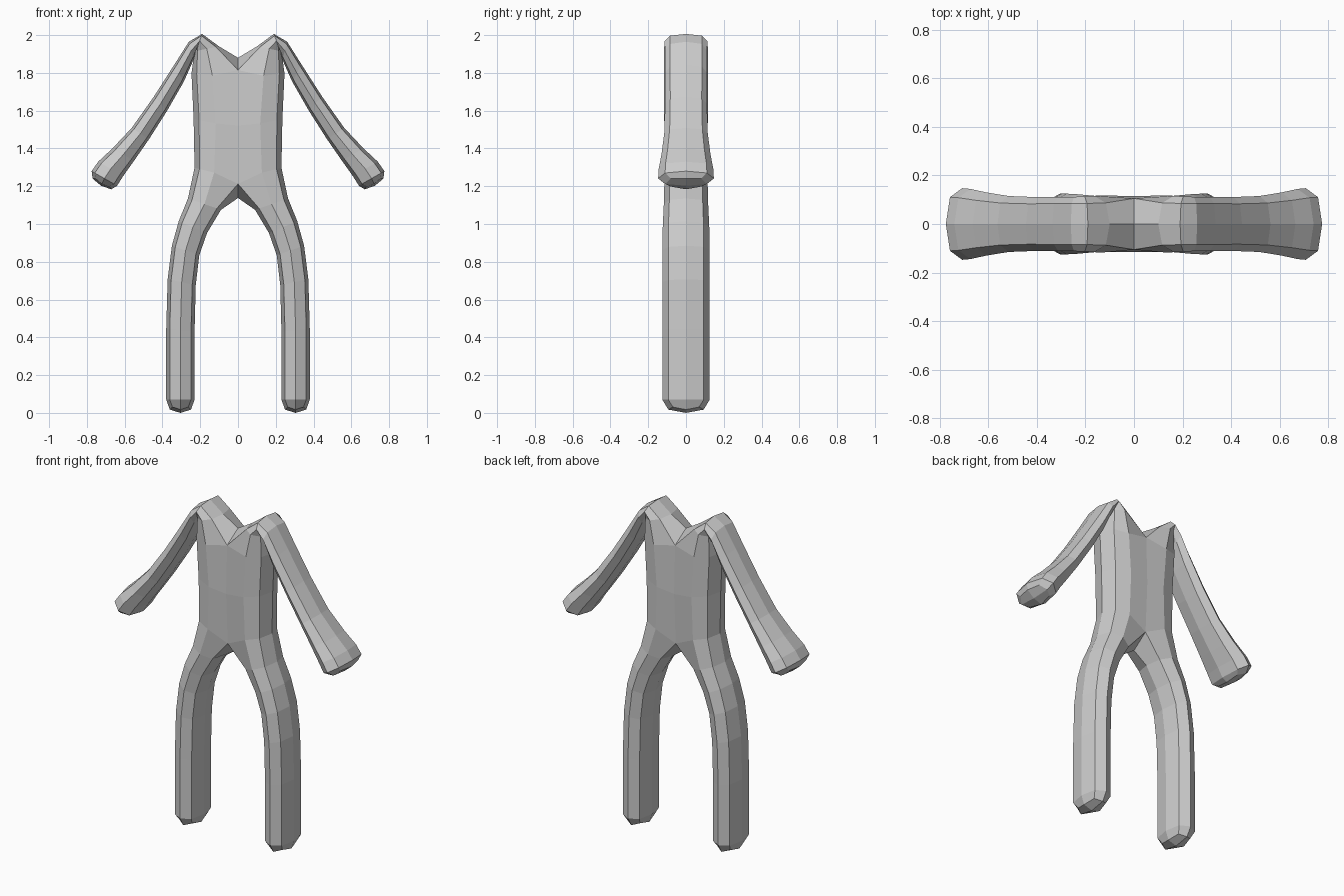
import bpy, bmesh

if "Cube" in bpy.data.objects:
    bpy.data.objects.remove(bpy.data.objects["Cube"])

# Half-body cage rings from foot to hand: outer (x, z), inner (x, z), half depth
rings = [
    ((0.38, 0.00), (0.23, 0.00), 0.125),   # sole
    ((0.38, 0.14), (0.23, 0.14), 0.125),   # ankle
    ((0.38, 0.75), (0.23, 0.72), 0.125),   # knee
    ((0.32, 1.02), (0.18, 0.95), 0.125),   # thigh
    ((0.21, 1.25), (0.00, 1.20), 0.110),   # hip and crotch
    ((0.26, 1.86), (0.00, 1.82), 0.120),   # chest and neck
    ((0.20, 1.97), (0.20, 2.06), 0.112),   # shoulder
    ((0.27, 1.77), (0.32, 1.87), 0.112),   # upper arm
    ((0.48, 1.43), (0.57, 1.48), 0.110),   # wrist
    ((0.62, 1.24), (0.76, 1.32), 0.150),   # hand
    ((0.66, 1.165), (0.79, 1.24), 0.145),  # hand end
]

bm = bmesh.new()
loops = []
for (ox, oz), (ix, iz), d in rings:
    loops.append([bm.verts.new(p) for p in
                  ((ox, -d, oz), (ix, -d, iz), (ix, d, iz), (ox, d, oz))])

# Skin the rings, leaving the torso open along the mirror plane
for a, b in zip(loops, loops[1:]):
    for k in range(4):
        quad = (a[k], a[(k + 1) % 4], b[(k + 1) % 4], b[k])
        if any(v.co.x > 0.001 for v in quad):
            bm.faces.new(quad)
bm.faces.new(loops[0])
bm.faces.new(loops[-1][::-1])
bmesh.ops.recalc_face_normals(bm, faces=bm.faces)

mesh = bpy.data.meshes.new("body")
bm.to_mesh(mesh)
bm.free()
body = bpy.data.objects.new("body", mesh)
bpy.context.collection.objects.link(body)

# Mirror to the other half, then round the cage once, keeping flat faces
mirror = body.modifiers.new("mirror", 'MIRROR')
mirror.use_clip = True
mirror.merge_threshold = 0.001
sub = body.modifiers.new("rounding", 'SUBSURF')
sub.levels = 1
sub.render_levels = 1
sub.use_limit_surface = False
